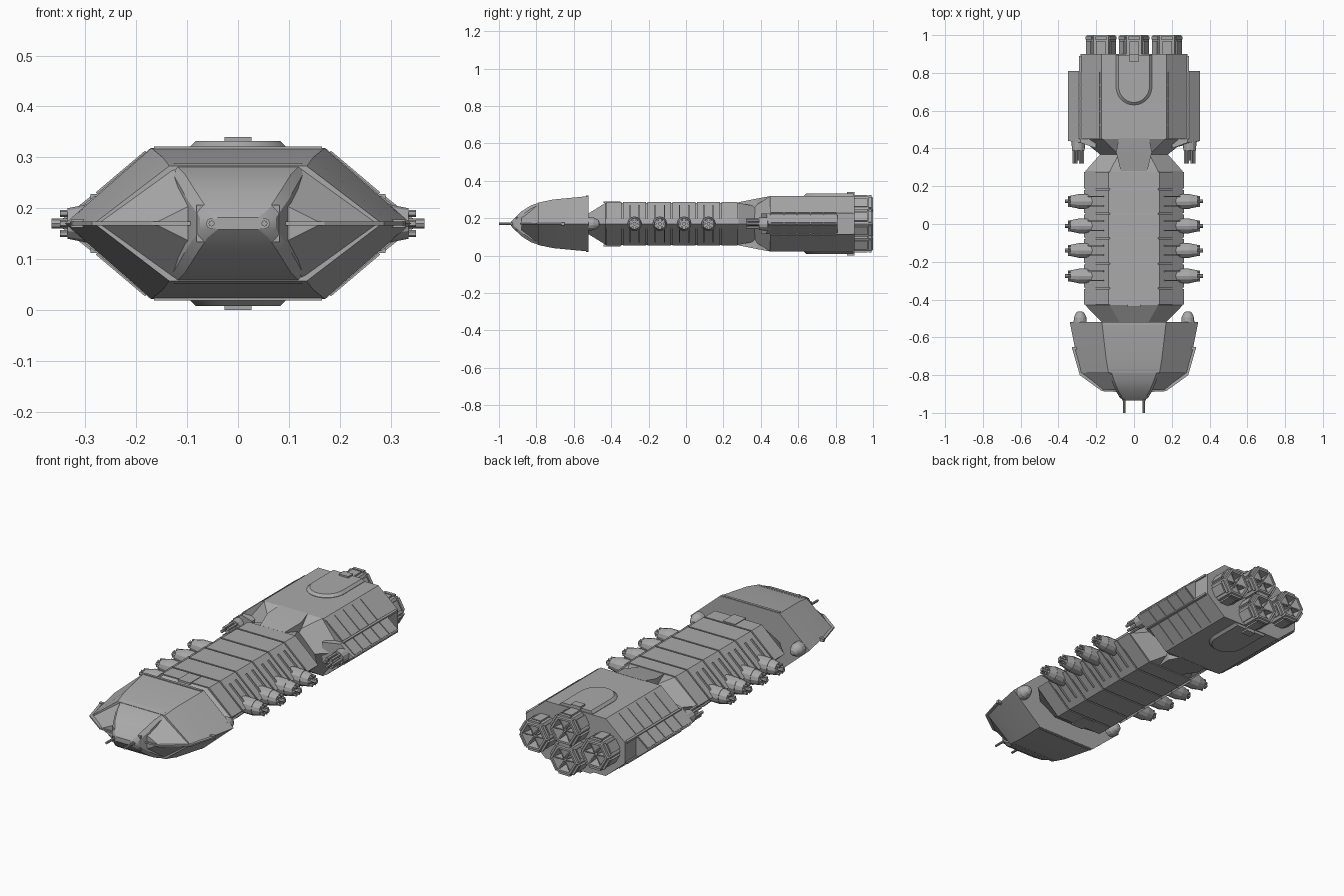
import bpy, bmesh, math
from mathutils import Vector, Matrix

cube = bpy.data.objects.get("Cube")
if cube:
    bpy.data.objects.remove(cube, do_unlink=True)

MID = 0.17  # height of the ship's centre plane
grey = bpy.data.materials.new("hull_grey")
grey.use_nodes = True
grey.diffuse_color = (0.4, 0.4, 0.4, 1)
bsdf = next(n for n in grey.node_tree.nodes if n.type == "BSDF_PRINCIPLED")
bsdf.inputs["Base Color"].default_value = grey.diffuse_color
bsdf.inputs["Roughness"].default_value = 0.6


def finish(name, bm, mirror="", smooth=True):
    """Turn a bmesh, built around z = 0, into an object on the centre plane."""
    bmesh.ops.recalc_face_normals(bm, faces=bm.faces[:])
    me = bpy.data.meshes.new(name)
    bm.to_mesh(me)
    bm.free()
    me.materials.append(grey)
    ob = bpy.data.objects.new(name, me)
    ob.location.z = MID
    bpy.context.collection.objects.link(ob)
    if mirror:
        mod = ob.modifiers.new("mirror", "MIRROR")
        mod.use_axis = ("x" in mirror, False, "z" in mirror)
        mod.use_mirror_merge = False
    if smooth:
        bpy.ops.object.select_all(action="DESELECT")
        ob.select_set(True)
        bpy.context.view_layer.objects.active = ob
        bpy.ops.object.shade_smooth_by_angle(angle=math.radians(25))
    return ob


def loft(bm, rings):
    """Skin closed rings of equal length and cap both ends."""
    rows = [[bm.verts.new(p) for p in ring] for ring in rings]
    n = len(rows[0])
    for a, b in zip(rows, rows[1:]):
        for i in range(n):
            bm.faces.new((a[i], a[(i + 1) % n], b[(i + 1) % n], b[i]))
    bm.faces.new(rows[0])
    bm.faces.new(rows[-1])


def hexa(y, w, t, h):
    return [Vector(p) for p in ((w, y, 0), (t, y, h), (-t, y, h), (-w, y, 0), (-t, y, -h), (t, y, -h))]


def octa(y, w, s, t, h):
    quarter = [(w, s), (t, h)]
    half = quarter + [(-x, z) for x, z in reversed(quarter)]
    return [Vector((x, y, z)) for x, z in half + [(-x, -z) for x, z in half]]


def box(bm, x, y, z):
    c = [(a + b) / 2 for a, b in (x, y, z)]
    d = [b - a for a, b in (x, y, z)]
    bmesh.ops.create_cube(bm, size=1, matrix=Matrix.Translation(c) @ Matrix.Diagonal((*d, 1)))


def tube(bm, start, axis, length, r1, r2, segs=12, turn=0):
    axis = Vector(axis)
    rot = axis.to_track_quat("Z", "Y").to_matrix().to_4x4()
    pos = Matrix.Translation(Vector(start) + axis * length / 2)
    bmesh.ops.create_cone(bm, cap_ends=True, segments=segs, radius1=r1, radius2=r2, depth=length,
                          matrix=pos @ rot @ Matrix.Rotation(turn, 4, "Z"))


def prism(bm, outline, z0, z1):
    loft(bm, [[Vector((x, y, z)) for x, y in outline] for z in (z0, z1)])


def slope_plate(bm, a, b, y0, y1, lift=0.004):
    """Thin plate on a sloping side, between (x, z) points a and b."""
    d = Vector((b[0] - a[0], b[1] - a[1])).normalized()
    n = Vector((-d.y, d.x)) * lift
    pts = [Vector(a) - n, Vector(b) - n, Vector(b) + n, Vector(a) + n]
    loft(bm, [[Vector((p.x, y, p.y)) for p in pts] for y in (y0, y1)])


# Command section: faceted hull, rounded nose and flat cheeks
bm = bmesh.new()
loft(bm, [hexa(-0.52, 0.34, 0.17, 0.148), hexa(-0.71, 0.302, 0.148, 0.13), hexa(-0.79, 0.283, 0.135, 0.113)])
finish("head_hull", bm)
bm = bmesh.new()
loft(bm, [octa(-0.77, 0.135, 0.11, 0.125, 0.118), octa(-0.83, 0.118, 0.08, 0.105, 0.098),
          octa(-0.88, 0.098, 0.045, 0.085, 0.066), octa(-0.92, 0.075, 0.012, 0.06, 0.028),
          octa(-0.935, 0.05, 0.005, 0.04, 0.012)])
finish("nose", bm)
bm = bmesh.new()
loft(bm, [hexa(-0.785, 0.28, 0.13, 0.108), hexa(-0.88, 0.165, 0.075, 0.045)])
finish("cheeks", bm)

# Rails around the cheeks, and top and bottom edge bands
bm = bmesh.new()
prism(bm, [(0.33, -0.65), (0.287, -0.8), (0.17, -0.885), (0.07, -0.89), (0.07, -0.87),
           (0.16, -0.873), (0.275, -0.79), (0.316, -0.65)], -0.004, 0.004)
box(bm, (0.3, 0.328), (-0.665, -0.65), (-0.008, 0.008))
finish("cheek_rail", bm, "x")
bm = bmesh.new()
box(bm, (-0.165, 0.165), (-0.535, -0.522), (0.14, 0.151))
finish("head_edge_band", bm, "z")

# Nose guns
bm = bmesh.new()
box(bm, (0.04, 0.082), (-0.91, -0.86), (-0.036, 0.036))
tube(bm, (0.052, -0.9, 0), (0, -1, 0), 0.1, 0.006, 0.006, 8)
tube(bm, (0.052, -0.9, 0), (0, -1, 0), 0.035, 0.011, 0.011, 8)
finish("nose_gun", bm, "x")

# Middle section: core with separate hull panels and grooves between
bm = bmesh.new()
loft(bm, [hexa(-0.53, 0.16, 0.07, 0.05), hexa(-0.43, 0.258, 0.128, 0.112), hexa(0.28, 0.258, 0.128, 0.112),
          hexa(0.39, 0.16, 0.07, 0.09)])
finish("middle_core", bm)
bm = bmesh.new()
edges = [-0.43, -0.34, -0.21, -0.075, 0.055, 0.185, 0.28]
for a, b in zip(edges, edges[1:]):
    loft(bm, [hexa(y, 0.265, 0.134, 0.117) for y in (a + 0.004, b - 0.004)])
finish("middle_panels", bm)
bm = bmesh.new()
box(bm, (-0.035, 0.035), (-0.44, -0.35), (0.11, 0.12))
finish("hatch", bm, "z")

# Broadside turrets with barrel clusters and mounting ribs
bm = bmesh.new()
for y in (0.12, -0.01, -0.14, -0.275):
    tube(bm, (0.22, y, 0), (1, 0, 0), 0.075, 0.04, 0.04)
    tube(bm, (0.295, y, 0), (1, 0, 0), 0.04, 0.038, 0.03)
    tube(bm, (0.33, y, 0), (1, 0, 0), 0.036, 0.01, 0.01, 8)
    for k in range(6):
        a = k * math.pi / 3
        tube(bm, (0.32, y + 0.023 * math.cos(a), 0.023 * math.sin(a)), (1, 0, 0), 0.03, 0.007, 0.007, 6)
    for side in (-0.025, 0.025):
        for s in (1, -1):
            slope_plate(bm, (0.16, 0.095 * s), (0.25, 0.014 * s), y + side - 0.003, y + side + 0.003, 0.008)
finish("broadside_turrets", bm, "x")

# Rear-facing domed turrets on the head
bm = bmesh.new()
tube(bm, (0.285, -0.53, 0), (0, 1, 0), 0.035, 0.036, 0.034, 14)
tube(bm, (0.285, -0.495, 0), (0, 1, 0), 0.025, 0.034, 0.022, 14)
tube(bm, (0.285, -0.47, 0), (0, 1, 0), 0.008, 0.022, 0.01, 14)
finish("head_turret", bm, "x")

# Forward-facing turrets on the engine block
bm = bmesh.new()
tube(bm, (0.295, 0.47, 0), (0, -1, 0), 0.08, 0.036, 0.034)
for k in range(6):
    a = k * math.pi / 3
    tube(bm, (0.295 + 0.023 * math.cos(a), 0.4, 0.023 * math.sin(a)), (0, -1, 0), 0.08, 0.008, 0.008, 6)
tube(bm, (0.295, 0.4, 0), (0, -1, 0), 0.065, 0.012, 0.012, 8)
finish("engine_turret", bm, "x")

# Engine block: flared front, stepped sides and neck wedge
bm = bmesh.new()
loft(bm, [hexa(0.36, 0.17, 0.075, 0.09), hexa(0.45, 0.28, 0.165, 0.148)])
finish("engine_flare", bm)
bm = bmesh.new()
loft(bm, [octa(y, 0.282, 0.054, 0.172, 0.148) for y in (0.45, 0.9)])
finish("engine_block", bm)
bm = bmesh.new()
loft(bm, [[Vector((x, y, z)) for x, z in ((-t, 0), (t, 0), (t, h), (-t, h))]
          for y, t, h in ((0.28, 0.07, 0.115), (0.38, 0.095, 0.135), (0.455, 0.08, 0.149))])
finish("neck_wedge", bm, "z", smooth=False)
bm = bmesh.new()
rows = []
for x, z, front in ((0.2, 0.054, 0.4), (0.282, 0.054, 0.43), (0.35, 0.0, 0.44),
                    (0.282, -0.054, 0.43), (0.2, -0.054, 0.4)):
    rows.append((x, z, front))
loft(bm, [[Vector((x, f, z)) for x, z, f in rows], [Vector((x, 0.81, z)) for x, z, f in rows]])
finish("side_sponson", bm, "x", smooth=False)

# Armour panels on the sloping sides
bm = bmesh.new()
for i in range(5):
    y = 0.455 + i * 0.071
    slope_plate(bm, (0.18, 0.14), (0.277, 0.058), y, y + 0.066)
    slope_plate(bm, (0.286, 0.051), (0.345, 0.004), y, y + 0.066)
finish("side_armour", bm, "xz", smooth=False)
bm = bmesh.new()
box(bm, (0.262, 0.29), (0.45, 0.89), (0.048, 0.058))
finish("side_rail", bm, "xz")

# Rounded blisters above and below, each with a small block
bm = bmesh.new()
arc = [(0.095 * math.cos(a), 0.725 - 0.095 * math.sin(a)) for a in (math.pi * i / 14 for i in range(15))]
outline = [(0.095, 0.895)] + arc + [(-0.095, 0.895)]
inner = [(x * 0.87, 0.895 + (y - 0.895) * 0.95) for x, y in outline]
loft(bm, [[Vector((x, y, z)) for x, y in pts] for pts, z in ((outline, 0.1), (outline, 0.15), (inner, 0.162))])
box(bm, (-0.027, 0.027), (0.86, 0.9), (0.15, 0.17))
finish("blister", bm, "z")

# Four hexagonal engines in a diamond
R = 0.084


def ring(cx, cz, y, r):
    return [Vector((cx + r * math.cos(k * math.pi / 3), y, cz + r * math.sin(k * math.pi / 3))) for k in range(6)]


bm = bmesh.new()
for cx, cz in ((0.175, 0), (-0.175, 0), (0, 0.076), (0, -0.076)):
    # casing with a recessed nozzle
    loft(bm, [ring(cx, cz, y, r) for y, r in ((0.8, 0.06), (0.89, R * 0.95), (0.99, R * 0.95),
                                              (1.0, R * 0.88), (1.0, R * 0.74), (0.94, R * 0.6))])
    tube(bm, (cx, 0.93, cz), (0, 1, 0), 0.05, 0.024, 0.016, 6)
    for k in range(6):
        a = k * math.pi / 3
        spin = Matrix.Translation((cx, 0, cz)) @ Matrix.Rotation(a, 4, "Y")
        # vane to each corner
        bmesh.ops.create_cube(bm, size=1, matrix=spin @ Matrix.Translation((0.038, 0.965, 0))
                              @ Matrix.Diagonal((0.058, 0.05, 0.006, 1)))
        # clamp on each flat
        flat = spin @ Matrix.Rotation(math.pi / 6, 4, "Y")
        for y, depth, w in ((0.935, 0.07, 0.05), (0.985, 0.016, 0.064)):
            bmesh.ops.create_cube(bm, size=1, matrix=flat @ Matrix.Translation((R * 0.85, y, 0))
                                  @ Matrix.Diagonal((0.012, depth, w, 1)))
finish("engines", bm, smooth=False)
